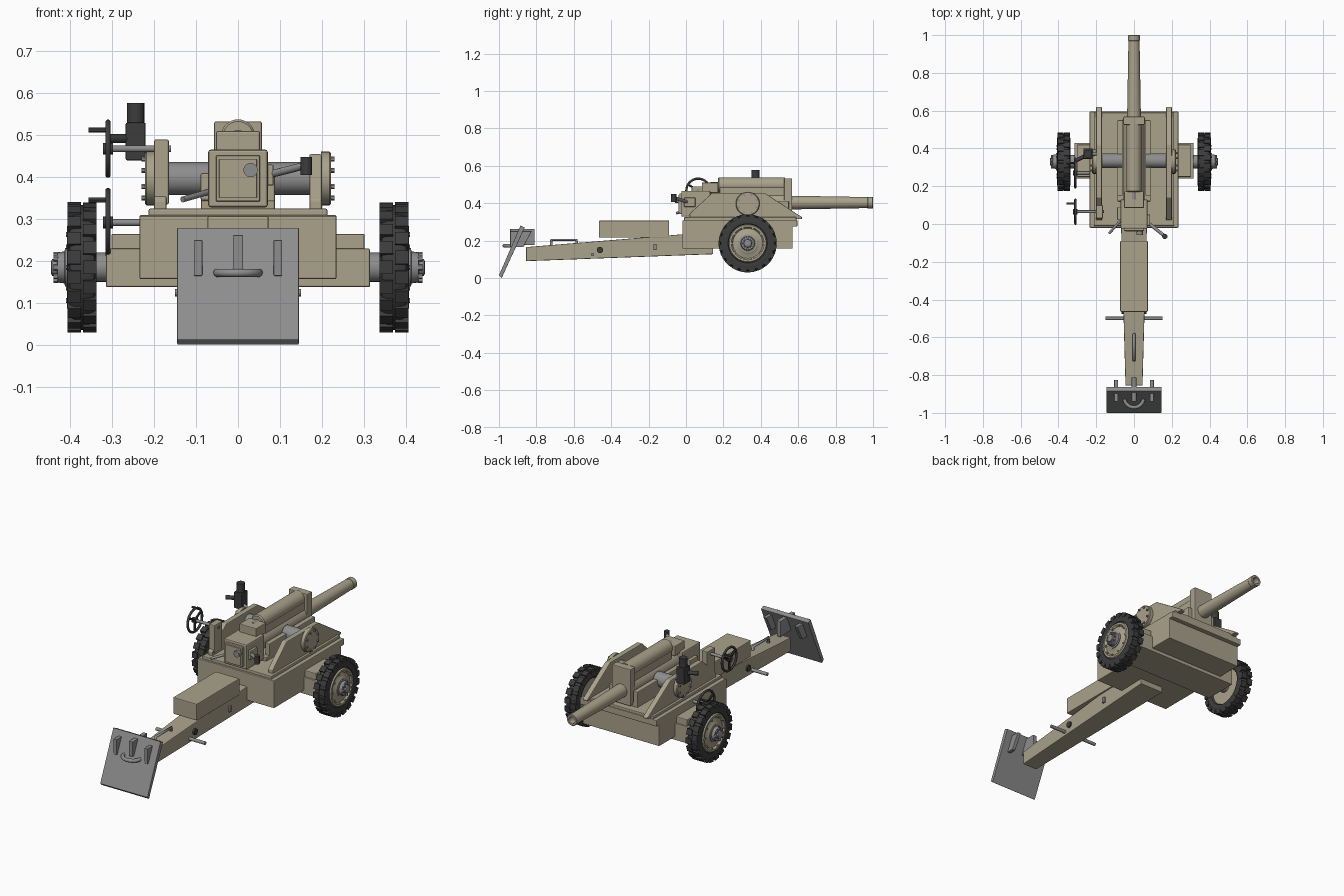
import bpy, bmesh
from math import cos, sin, pi
from mathutils import Vector

if "Cube" in bpy.data.objects:
    bpy.data.objects.remove(bpy.data.objects["Cube"])


def material(name, col):
    m = bpy.data.materials.new(name)
    m.diffuse_color = (*col, 1)
    m.use_nodes = True
    m.node_tree.nodes["Principled BSDF"].inputs["Base Color"].default_value = m.diffuse_color
    return m


TAN = material("tan_paint", (0.40, 0.36, 0.26))
DARK = material("dark_rubber", (0.045, 0.045, 0.045))
GREY = material("steel", (0.27, 0.27, 0.27))


def finish(name, bm, mat, bevel=0, smooth=False):
    bmesh.ops.recalc_face_normals(bm, faces=bm.faces)
    me = bpy.data.meshes.new(name)
    bm.to_mesh(me)
    bm.free()
    ob = bpy.data.objects.new(name, me)
    bpy.context.collection.objects.link(ob)
    me.materials.append(mat)
    if bevel:
        md = ob.modifiers.new("bevel", 'BEVEL')
        md.width, md.segments, md.limit_method = bevel, 2, 'ANGLE'
    if smooth:
        bpy.context.view_layer.objects.active = ob
        ob.select_set(True)
        bpy.ops.object.shade_smooth_by_angle()
        ob.select_set(False)
    return ob


def box(name, x, y, z, mat=TAN, bevel=0.004):
    bm = bmesh.new()
    bmesh.ops.create_cube(bm, size=1)
    for v in bm.verts:
        v.co = [(a + b) / 2 + c * (b - a) for (a, b), c in zip((x, y, z), v.co)]
    return finish(name, bm, mat, bevel)


def prism(name, pts, x0, x1, mat=TAN, bevel=0.004):
    """Side profile of (y, z) points extruded across x."""
    bm = bmesh.new()
    f = bm.faces.new([bm.verts.new((x0, y, z)) for y, z in pts])
    ext = bmesh.ops.extrude_face_region(bm, geom=[f])["geom"]
    for v in ext:
        if isinstance(v, bmesh.types.BMVert):
            v.co.x = x1
    return finish(name, bm, mat, bevel)


def lathe(name, origin, axis, profile, mat=TAN, n=32):
    """Turn (distance along axis, radius) points; closed with end caps."""
    bm = bmesh.new()
    q = Vector((0, 0, 1)).rotation_difference(Vector(axis))
    rings = [[bm.verts.new(Vector(origin) + q @ Vector((r * cos(2 * pi * i / n), r * sin(2 * pi * i / n), t)))
              for i in range(n)] for t, r in profile]
    for a, b in zip(rings, rings[1:]):
        for i in range(n):
            j = (i + 1) % n
            bm.faces.new((a[i], a[j], b[j], b[i]))
    bm.faces.new(rings[0])
    bm.faces.new(rings[-1])
    return finish(name, bm, mat, smooth=True)


def rod(name, a, b, r, mat=TAN, n=20):
    d = Vector(b) - Vector(a)
    return lathe(name, a, d.normalized(), [(0, r), (d.length, r)], mat, n)


def tube(name, pts, r, mat, cyclic=False):
    cu = bpy.data.curves.new(name, 'CURVE')
    cu.dimensions, cu.bevel_depth, cu.bevel_resolution, cu.use_fill_caps = '3D', r, 3, True
    sp = cu.splines.new('POLY')
    sp.points.add(len(pts) - 1)
    for p, c in zip(sp.points, pts):
        p.co = (*c, 1)
    sp.use_cyclic_u = cyclic
    ob = bpy.data.objects.new(name, cu)
    bpy.context.collection.objects.link(ob)
    cu.materials.append(mat)


def circle(y, z, r, n, off=0):
    return [(y + r * cos(2 * pi * (i + off) / n), z + r * sin(2 * pi * (i + off) / n)) for i in range(n)]


# carriage body, deck and axle
box("carriage_body", (-.235, .235), (-.02, .57), (.157, .308))
box("carriage_deck", (-.235, .235), (-.015, .595), (.275, .31))
box("deck_plate", (-.213, .213), (-.01, .59), (.30, .325))
box("axle_beam", (-.315, .315), (.24, .43), (.138, .23))

for s, side in ((-1, "left"), (1, "right")):
    X = lambda a, b: tuple(sorted((s * a, s * b)))
    box(f"axle_housing_{side}", X(.22, .302), (.25, .42), (.15, .265))

    # trunnion cheek with bolted bearing cap
    prism(f"cheek_{side}", [(.02, .32), (.02, .345), (.14, .455), (.42, .455), (.62, .325), (.62, .315)], s * .17, s * .20)
    lathe(f"bearing_cap_{side}", (s * .198, .33, .397), (s, 0, 0), [(0, .064), (.02, .064), (.024, .06)])
    for i, (y, z) in enumerate(circle(.33, .397, .05, 8, .5)):
        rod(f"bearing_bolt_{side}_{i}", (s * .218, y, z), (s * .23, y, z), .006, GREY, 6)
    rod(f"trunnion_{side}", (s * .06, .335, .397), (s * .18, .335, .397), .039, GREY, 32)

    # wheel: tyre, tread blocks, rim, hub
    W = (0, .33, .185)
    rod(f"axle_stub_{side}", (s * .30, .33, .185), (s * .41, .33, .185), .035, GREY)
    lathe(f"tyre_{side}", W, (s, 0, 0), [(.355, .095), (.342, .105), (.337, .125), (.343, .143), (.355, .149),
          (.389, .149), (.401, .143), (.407, .125), (.403, .105), (.39, .095)], DARK, 48)
    bm = bmesh.new()
    for k, (x0, x1) in enumerate(((.338, .37), (.374, .406))):
        for i in range(20):
            a = 2 * pi * (i + k * .5) / 20
            vs = bmesh.ops.create_cube(bm, size=1)["verts"]
            for v in vs:
                x, t, r = s * (x0 + (v.co.x + .5) * (x1 - x0)), v.co.y * .032, .143 + v.co.z * .024
                v.co = (x, .33 + r * cos(a) - t * sin(a), .185 + r * sin(a) + t * cos(a))
    finish(f"tyre_tread_{side}", bm, DARK)
    lathe(f"wheel_rim_{side}", W, (s, 0, 0), [(.35, .102), (.402, .102), (.408, .098), (.408, .088),
          (.398, .08), (.402, .06), (.408, .05)], TAN, 40)
    for i, (y, z) in enumerate(circle(.33, .185, .083, 10)):
        rod(f"rim_bolt_{side}_{i}", (s * .395, y, z), (s * .41, y, z), .006, TAN, 6)
    lathe(f"hub_{side}", W, (s, 0, 0), [(.40, .046), (.412, .046), (.414, .038), (.43, .036), (.432, .022),
          (.443, .02), (.446, .014)], GREY, 24)
    for i, (y, z) in enumerate(circle(.33, .185, .03, 8)):
        rod(f"hub_nut_{side}_{i}", (s * .428, y, z), (s * .44, y, z), .007, GREY, 6)

    # cradle rail
    box(f"cradle_rail_{side}", X(.06, .088), (.15, .55), (.335, .41))

# gun: cradle, jacket, barrel, recoil cylinder, collar
box("cradle_base", (-.088, .088), (.12, .55), (.32, .345))
rod("barrel_jacket", (0, .08, .403), (0, .54, .403), .056, TAN, 32)
lathe("barrel", (0, 0, .403), (0, 1, 0), [(.54, .037), (.97, .0295), (.972, .031), (.998, .031), (1.0, .029),
      (1.0, .019), (.85, .019)], TAN, 32)
lathe("recoil_cylinder", (0, 0, .497), (0, 1, 0), [(.17, .036), (.176, .041), (.53, .041)], TAN, 32)
box("recoil_filler", (-.04, .04), (.18, .53), (.42, .485))
box("front_collar", (-.057, .057), (.525, .568), (.33, .533))
box("recoil_rear_block", (-.052, .052), (.085, .172), (.455, .51))
rod("recoil_rod", (0, .13, .495), (0, .2, .495), .018, GREY)

# breech with inset door, firing boss and levers
box("breech_block", (-.071, .071), (-.025, .13), (.328, .466), TAN, .006)
box("breech_door", (-.053, .053), (-.036, 0), (.342, .452))
box("breech_door_panel", (-.045, .045), (-.041, 0), (.35, .444), TAN, .002)
rod("firing_boss", (.03, -.058, .417), (.03, -.03, .417), .017, GREY)
box("breech_hinge", (-.089, -.068), (.02, .09), (.345, .41))
box("breech_lever_mount", (.068, .085), (-.01, .05), (.38, .43))
rod("breech_lever", (.07, .01, .405), (.16, -.062, .428), .009, GREY)
rod("breech_lever_grip", (.163, -.066, .405), (.163, -.066, .448), .014, DARK)
rod("firing_lever", (-.07, .02, .365), (-.132, -.05, .347), .007, GREY)

# handwheels on the left side
for name, y, z, r, x1 in (("elevation", .065, .468, .063, -.16), ("traverse", .27, .292, .076, -.22)):
    tube(f"{name}_wheel_rim", [(-.31, a, b) for a, b in circle(y, z, r, 32)], .0065, DARK, True)
    rod(f"{name}_wheel_hub", (-.322, y, z), (-.298, y, z), .014, DARK)
    for i, (a, b) in enumerate(circle(y, z, r, 3, .25)):
        rod(f"{name}_spoke_{i}", (-.31, y, z), (-.31, a, b), .006, DARK, 10)
    rod(f"{name}_shaft", (-.31, y, z), (x1, y, z), .008, GREY)
    rod(f"{name}_handle", (-.357, y + r * .7, z + r * .7), (-.308, y + r * .7, z + r * .7), .006, DARK, 12)
box("elevation_gearbox", (-.20, -.165), (.03, .10), (.335, .49))

# sight
rod("sight_bracket", (-.25, .37, .467), (-.18, .37, .44), .009, GREY)
box("sight_body", (-.268, -.22), (.345, .40), (.44, .53), DARK)
rod("sight_head", (-.244, .372, .525), (-.244, .372, .577), .021, DARK, 16)
rod("sight_eyepiece", (-.31, .335, .492), (-.25, .365, .492), .011, DARK)

# tapered trail beam with toolbox and fittings
beam = prism("trail_beam", [(-.855, .09), (-.855, .165), (0, .235), (.145, .24), (.145, .127)], -1, 1)
for v in beam.data.vertices:
    v.co.x *= .045 + .028 * (v.co.y + .855)
box("trail_toolbox", (-.073, .073), (-.465, -.09), (.215, .307))
rod("trail_cross_bar", (-.15, -.5, .125), (.15, -.5, .125), .009, GREY)
rod("trail_pin", (-.065, -.46, .15), (.065, -.46, .15), .017, DARK)
box("trail_latch", (-.075, .075), (-.175, -.158), (.15, .182), GREY, .002)
tube("trail_lift_handle", [(0, -.72, .17), (0, -.72, .204), (0, -.585, .204), (0, -.585, .18)], .008, GREY)

# spade plate with ribs and handle
prism("spade_plate", [(-1.0, .014), (-.985, 0), (-.862, .27), (-.885, .28)], -.145, .145, GREY, .002)
prism("spade_centre_rib", [(-.94, .18), (-.94, .262), (-.81, .262), (-.81, .175)], -.012, .012, GREY, .002)
for s in (-1, 1):
    prism("spade_side_rib", [(-.94, .165), (-.94, .25), (-.825, .25), (-.87, .165)], s * .085, s * .105, GREY, .002)
tube("spade_handle", [(.05 * cos(pi * i / 12), -.925 - .046 * sin(pi * i / 12), .172) for i in range(13)], .01, GREY)
